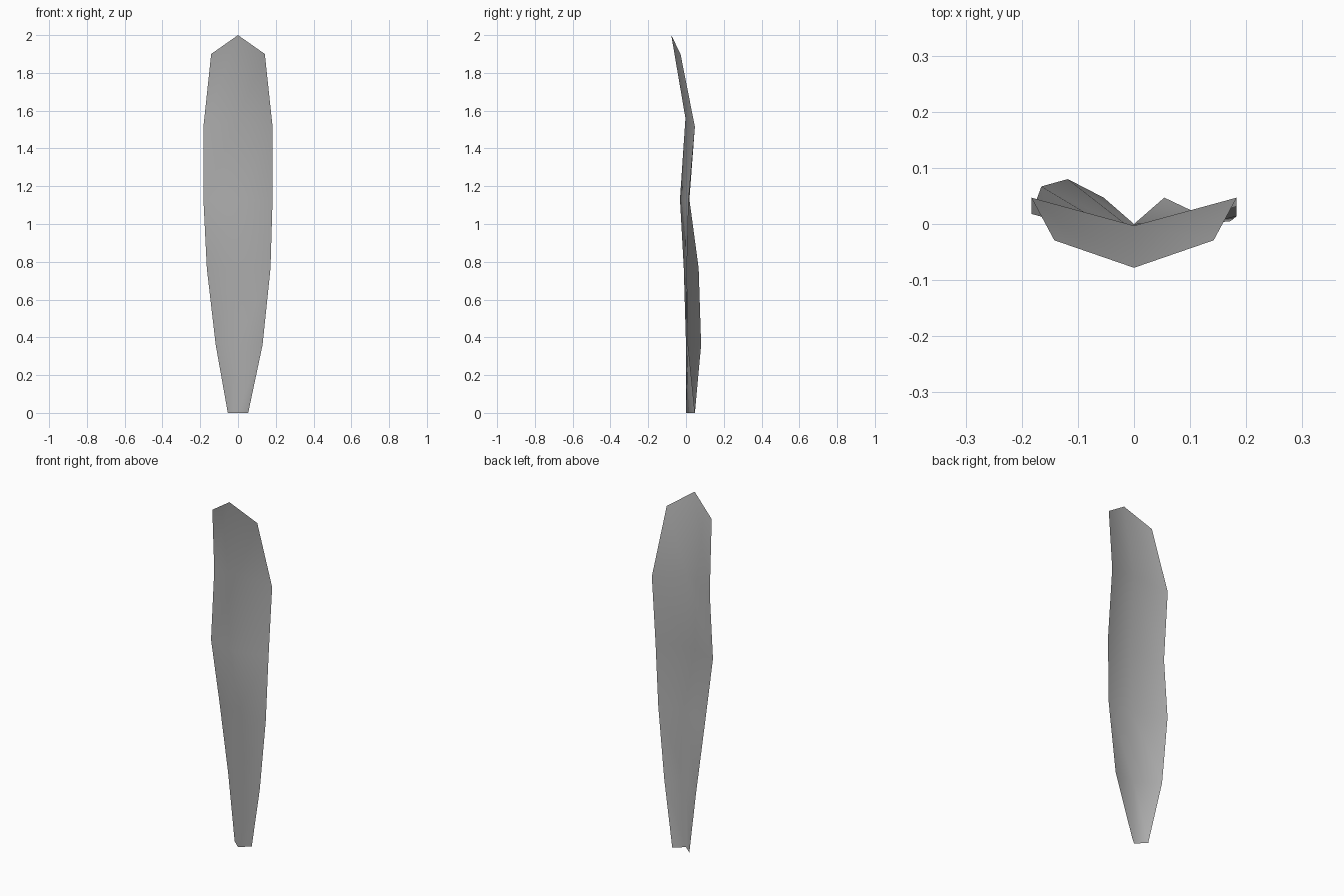
import bpy, bmesh

if "Cube" in bpy.data.objects:
    bpy.data.objects.remove(bpy.data.objects["Cube"])

# Cross-sections: half widths (left, right), edge y (left, right), edge z, midrib y, midrib z
rows = [
    (0.054, 0.054, 0.047, 0.047, 0.00, 0.00, 0.00),
    (0.118, 0.130, 0.080, 0.011, 0.36, 0.00, 0.36),
    (0.165, 0.172, 0.067, 0.005, 0.765, -0.012, 0.77),
    (0.183, 0.183, 0.018, 0.014, 1.13, -0.032, 1.13),
    (0.183, 0.183, 0.047, 0.047, 1.515, -0.003, 1.56),
    (0.142, 0.142, -0.029, -0.029, 1.90, -0.078, 2.00),
]

# Leaf blade: a V-folded single-sided strip lofted along its midrib
bm = bmesh.new()
grid = []
for lx, rx, ly, ry, ez, my, mz in rows:
    grid.append([bm.verts.new(p) for p in ((-lx, ly, ez), (0, my, mz), (rx, ry, ez))])
for low, high in zip(grid, grid[1:]):
    for i in range(2):
        face = bm.faces.new((low[i], low[i + 1], high[i + 1], high[i]))
        face.smooth = True

mesh = bpy.data.meshes.new("leaf_blade")
bm.to_mesh(mesh)
bm.free()

# Darker grey surface
grey = bpy.data.materials.new("dark_grey")
grey.diffuse_color = (0.43, 0.43, 0.43, 1)
grey.use_nodes = True
grey.node_tree.nodes["Principled BSDF"].inputs["Base Color"].default_value = grey.diffuse_color
mesh.materials.append(grey)

leaf = bpy.data.objects.new("leaf_blade", mesh)
bpy.context.collection.objects.link(leaf)
